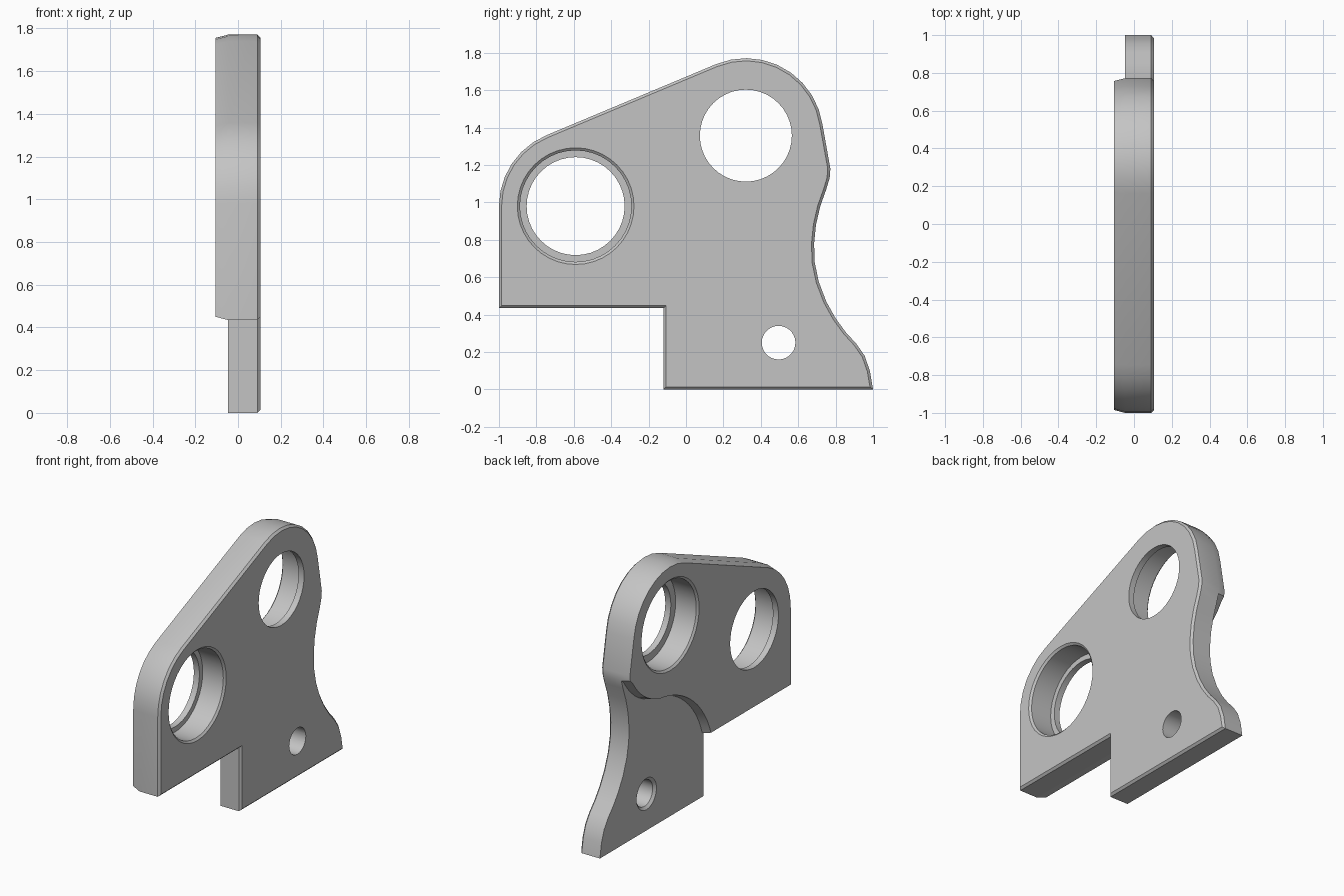
import bpy, bmesh
from math import sin, cos, radians, tau
from mathutils import Vector

cube = bpy.data.objects.get("Cube")
if cube:
    bpy.data.objects.remove(cube)

GREY = (0.55, 0.55, 0.55, 1)
grey = bpy.data.materials.new("satin grey")
grey.use_nodes = True
grey.diffuse_color = GREY
grey.node_tree.nodes["Principled BSDF"].inputs["Base Color"].default_value = GREY

# Main planes across the thickness
BACK, STEP, FRONT = -0.105, -0.047, 0.105
LIP = 0.042
TOP_HOLE, LOW_HOLE, PIN_HOLE = (0.32, 1.357), (-0.59, 0.98), (0.495, 0.25)


def arc(centre, r, a0, a1, n):
    """Points (y, z) along an arc, angles in degrees."""
    angles = [radians(a0 + (a1 - a0) * i / n) for i in range(n + 1)]
    return [(centre[0] + r * cos(a), centre[1] + r * sin(a)) for a in angles]


def inset(points, d):
    """Move a counter-clockwise outline inwards by d with mitred corners."""
    out = []
    for i, p in enumerate(points):
        p = Vector(p)
        e0 = (p - Vector(points[i - 1])).normalized()
        e1 = (Vector(points[(i + 1) % len(points)]) - p).normalized()
        n0, n1 = Vector((-e0.y, e0.x)), Vector((-e1.y, e1.x))
        out.append(p + (n0 + n1) * d / (1 + n0.dot(n1)))
    return out


def loft(name, layers):
    """Closed solid through (x, outline) layers."""
    bm = bmesh.new()
    rings = [[bm.verts.new((x, p[0], p[1])) for p in pts] for x, pts in layers]
    for a, b in zip(rings, rings[1:]):
        for i in range(len(a)):
            bm.faces.new((a[i - 1], a[i], b[i], b[i - 1]))
    bm.faces.new(rings[0])
    bm.faces.new(rings[-1])
    bmesh.ops.recalc_face_normals(bm, faces=bm.faces)
    mesh = bpy.data.meshes.new(name)
    bm.to_mesh(mesh)
    bm.free()
    mesh.materials.append(grey)
    ob = bpy.data.objects.new(name, mesh)
    bpy.context.collection.objects.link(ob)
    return ob


def bore(name, centre, steps, n=40):
    """Turned cutter through (x, radius) steps."""
    return loft(name, [(x, arc(centre, r, 0, 360 - 360 / n, n - 1)) for x, r in steps])


def combine(target, tool, operation):
    mod = target.modifiers.new(operation.lower(), "BOOLEAN")
    mod.operation, mod.solver, mod.object = operation, "EXACT", tool
    bpy.context.view_layer.objects.active = target
    bpy.ops.object.modifier_apply(modifier=mod.name)
    bpy.data.objects.remove(tool)


# Shared upper outline: rounded lugs joined by a sloping top edge
upper = [(0.768, 1.13), (0.772, 1.18)]
upper += arc(TOP_HOLE, 0.414, 8, 112.5, 9)
upper += arc(LOW_HOLE, 0.41, 112.5, 180, 6)
upper += [(-1, 0.435)]

# Plate with the waisted foot
foot = [(-0.12, 0.435), (-0.12, 0), (1, 0), (0.983, 0.1), (0.955, 0.18), (0.91, 0.245),
        (0.855, 0.305), (0.8, 0.38), (0.75, 0.47), (0.71, 0.575), (0.688, 0.68),
        (0.685, 0.78), (0.695, 0.88), (0.718, 0.98), (0.75, 1.07)]
outline = upper + foot
plate = loft("bracket_plate", [(STEP, outline), (FRONT - 0.014, outline),
                               (FRONT, inset(outline, 0.014))])

# Raised pad on the back, ending in an S curve above the foot
pad_outline = upper + arc(PIN_HOLE, 0.633, 163, 99, 12) + arc(TOP_HOLE, 0.49, -78, -32, 7)
pad = loft("raised_pad", [(BACK, inset(pad_outline, 0.015)), (STEP, pad_outline)])
combine(plate, pad, "UNION")

# Counterbored holes, opening on opposite faces, and the chamfered pin hole
combine(plate, bore("top_bore", TOP_HOLE, [
    (BACK - 0.05, 0.312), (BACK, 0.312), (BACK + 0.012, 0.298),
    (FRONT - LIP, 0.298), (FRONT - LIP, 0.246), (FRONT + 0.05, 0.246)]), "DIFFERENCE")
combine(plate, bore("low_bore", LOW_HOLE, [
    (BACK - 0.05, 0.262), (BACK + LIP, 0.262), (BACK + LIP, 0.298),
    (FRONT - 0.012, 0.298), (FRONT, 0.312), (FRONT + 0.05, 0.312)]), "DIFFERENCE")
combine(plate, bore("pin_bore", PIN_HOLE, [
    (STEP - 0.05, 0.108), (STEP, 0.108), (STEP + 0.016, 0.09),
    (FRONT + 0.05, 0.09)], 28), "DIFFERENCE")

# Smooth the curves and keep the machined edges crisp
bpy.ops.object.select_all(action="DESELECT")
plate.select_set(True)
bpy.context.view_layer.objects.active = plate
bpy.ops.object.shade_smooth_by_angle(angle=radians(25))
